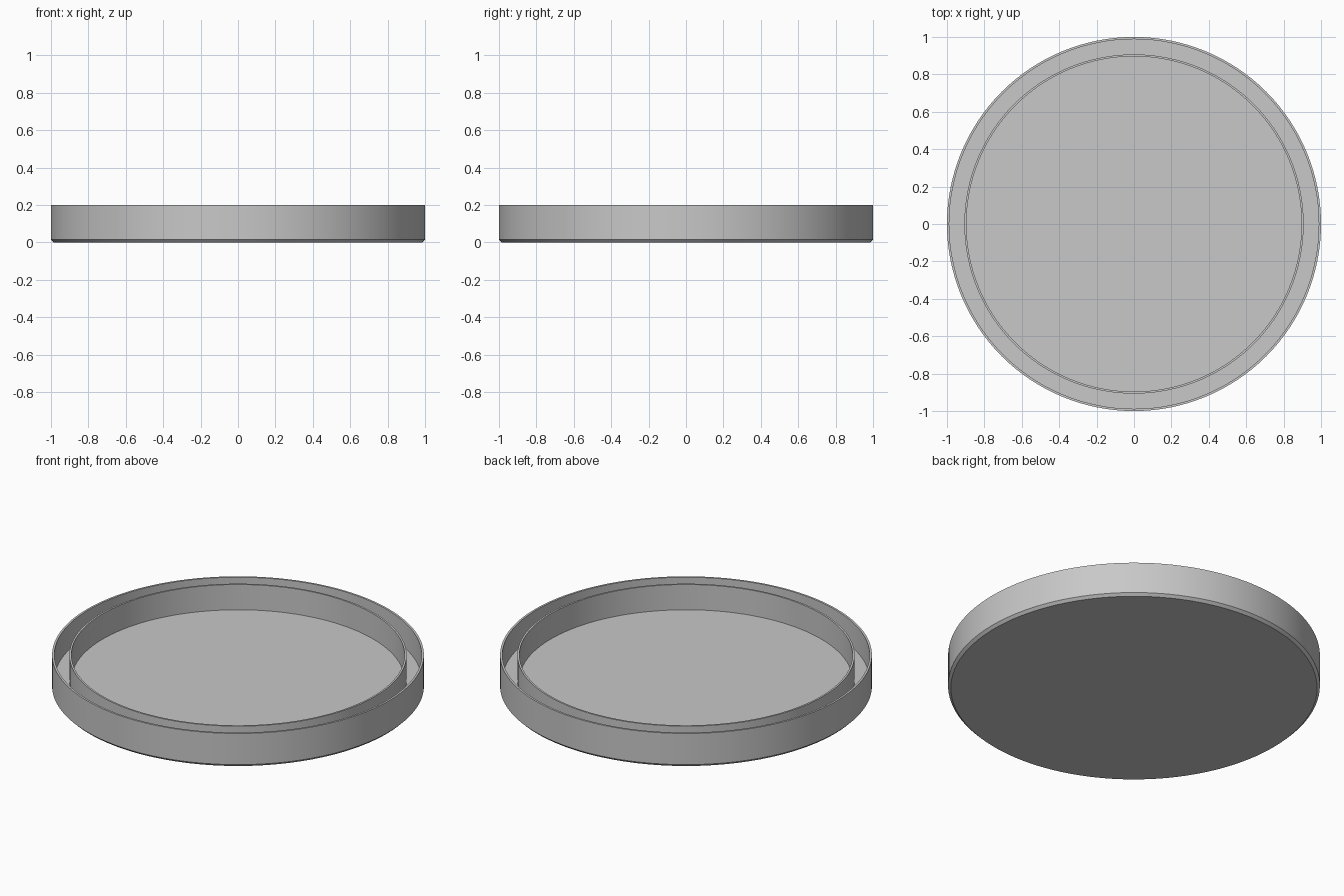
import bpy
import bmesh
import math

SIDES = 128
HEIGHT = 0.2
FLOOR = 0.05
CHAMFER = 0.015

cube = bpy.data.objects.get("Cube")
if cube:
    bpy.data.objects.remove(cube, do_unlink=True)

# Single plain grey
grey = bpy.data.materials.new("plain_grey")
grey.use_nodes = True
color = (0.58, 0.58, 0.58, 1)
grey.diffuse_color = color
grey.node_tree.nodes["Principled BSDF"].inputs["Base Color"].default_value = color


def lathe(name, profile, closed=False):
    """Revolve a radius/height profile around the z axis."""
    bm = bmesh.new()
    verts = [bm.verts.new((r, 0, z)) for r, z in profile]
    pairs = list(zip(verts, verts[1:]))
    if closed:
        pairs.append((verts[-1], verts[0]))
    edges = [bm.edges.new(p) for p in pairs]
    bmesh.ops.spin(bm, geom=verts + edges, cent=(0, 0, 0), axis=(0, 0, 1),
                   angle=math.tau, steps=SIDES, use_merge=False)
    bmesh.ops.remove_doubles(bm, verts=bm.verts, dist=0.0001)
    # Cap the flat discs left open at the centre
    rims = [e for e in bm.edges if e.is_boundary]
    if rims:
        bmesh.ops.holes_fill(bm, edges=rims, sides=0)
    bmesh.ops.recalc_face_normals(bm, faces=bm.faces)
    mesh = bpy.data.meshes.new(name)
    bm.to_mesh(mesh)
    bm.free()
    mesh.materials.append(grey)
    obj = bpy.data.objects.new(name, mesh)
    bpy.context.collection.objects.link(obj)
    bpy.ops.object.select_all(action="DESELECT")
    obj.select_set(True)
    bpy.context.view_layer.objects.active = obj
    bpy.ops.object.shade_smooth_by_angle(angle=math.radians(30))
    return obj


# Dish: chamfered base, thin outer wall and raised floor
lathe("dish", [(1 - CHAMFER, 0), (1, CHAMFER), (1, HEIGHT),
               (0.988, HEIGHT), (0.988, FLOOR)])

# Thin inner ring standing on the floor
lathe("inner_ring", [(0.907, FLOOR), (0.907, HEIGHT),
                     (0.896, HEIGHT), (0.896, FLOOR)], closed=True)
